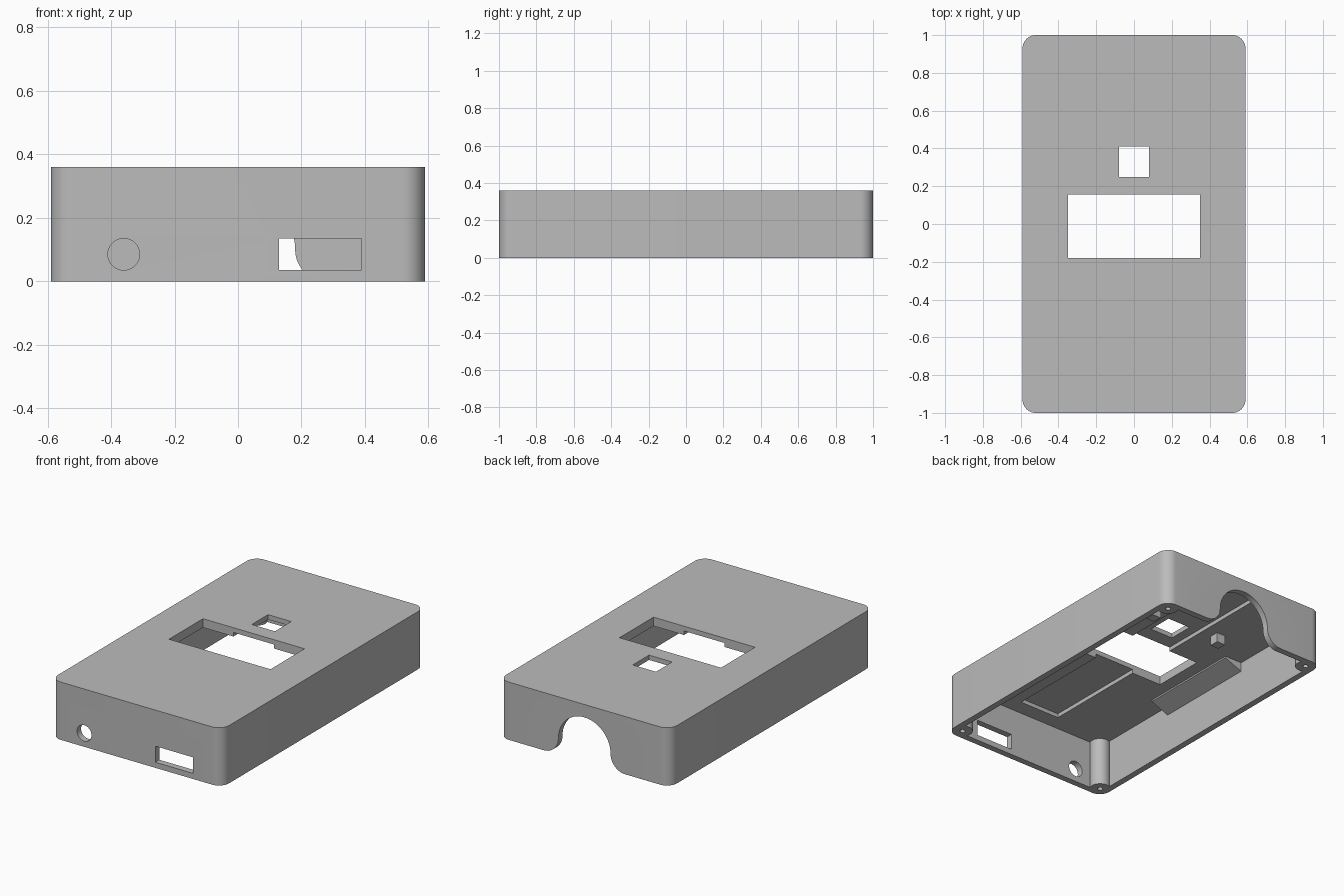
import bpy, bmesh
from math import sin, cos, pi
from mathutils import Vector

if "Cube" in bpy.data.objects:
    bpy.data.objects.remove(bpy.data.objects["Cube"], do_unlink=True)

HX, HY, H = 0.59, 1.0, 0.36
WALL, CEIL = 0.04, 0.305

grey = bpy.data.materials.new("light_grey_plastic")
grey.use_nodes = True
grey.diffuse_color = (0.5, 0.5, 0.5, 1)
grey.node_tree.nodes["Principled BSDF"].inputs["Base Color"].default_value = (0.5, 0.5, 0.5, 1)


def prism(name, pts, axis, lo, hi):
    """Extrude a 2D outline along an axis: z uses (x, y), y uses (x, z)."""
    place = {"z": lambda u, v, w: (u, v, w), "y": lambda u, v, w: (u, w, v)}[axis]
    bm = bmesh.new()
    face = bm.faces.new([bm.verts.new(place(u, v, lo)) for u, v in pts])
    top = bmesh.ops.extrude_face_region(bm, geom=[face])["geom"]
    bmesh.ops.translate(bm, vec=Vector(place(0, 0, hi - lo)),
                        verts=[g for g in top if isinstance(g, bmesh.types.BMVert)])
    bmesh.ops.recalc_face_normals(bm, faces=bm.faces)
    mesh = bpy.data.meshes.new(name)
    bm.to_mesh(mesh)
    bm.free()
    mesh.materials.append(grey)
    ob = bpy.data.objects.new(name, mesh)
    bpy.context.collection.objects.link(ob)
    return ob


def arc(cx, cy, r, a0, a1, n=10):
    steps = [a0 + (a1 - a0) * i / n for i in range(n + 1)]
    return [(cx + r * cos(a * pi / 180), cy + r * sin(a * pi / 180)) for a in steps]


def rect(x0, x1, y0, y1):
    return [(x0, y0), (x1, y0), (x1, y1), (x0, y1)]


def circle(cx, cy, r, n=32):
    return arc(cx, cy, r, 0, 360, n)[:-1]


def combine(tool, operation):
    """Join a tool shape into the case, then discard the tool."""
    mod = case.modifiers.new("cut", "BOOLEAN")
    mod.operation, mod.solver, mod.object = operation, "EXACT", tool
    bpy.context.view_layer.update()
    result = case.evaluated_get(bpy.context.evaluated_depsgraph_get())
    mesh = bpy.data.meshes.new_from_object(result)
    case.modifiers.clear()
    case.data = mesh
    bpy.data.objects.remove(tool, do_unlink=True)


# Outer case with rounded vertical corners
R = 0.07
outline = (arc(HX - R, HY - R, R, 0, 90) + arc(R - HX, HY - R, R, 90, 180)
           + arc(R - HX, R - HY, R, 180, 270) + arc(HX - R, R - HY, R, 270, 360))
case = prism("case", outline, "z", 0, H)

# Hollow inside, open underneath
ix, iy = HX - WALL, HY - WALL
combine(prism("cavity", rect(-ix, ix, -iy, iy), "z", -0.1, CEIL), "DIFFERENCE")

# Corner screw posts, sloped side ledges and ceiling stubs
for sx in (-1, 1):
    for sy in (-1, 1):
        combine(prism("post", circle(sx * 0.525, sy * 0.935, 0.06), "z", 0, CEIL + 0.02), "UNION")
        combine(prism("screw_hole", circle(sx * 0.525, sy * 0.935, 0.016, 16), "z", -0.1, 0.2),
                "DIFFERENCE")
    ledge = [(sx * 0.43, CEIL + 0.02), (sx * 0.43, CEIL - 0.01),
             (sx * (ix + 0.02), 0.24), (sx * (ix + 0.02), CEIL + 0.02)]
    combine(prism("ledge", ledge, "y", -0.35, 0.32), "UNION")
    stub = rect(sx * 0.245 - 0.03, sx * 0.245 + 0.03, 0.44, 0.5)
    combine(prism("stub", stub, "z", CEIL - 0.06, CEIL + 0.02), "UNION")

# Shallow channel along the ceiling
combine(prism("channel", rect(-0.14, 0.14, -0.86, 0.93), "z", 0.25, CEIL + 0.025), "DIFFERENCE")

# Top windows
combine(prism("display_window", rect(-0.35, 0.35, -0.18, 0.155), "z", 0.2, 0.5), "DIFFERENCE")
combine(prism("sensor_window", rect(-0.08, 0.08, 0.25, 0.41), "z", 0.2, 0.5), "DIFFERENCE")

# Front round port and slot
combine(prism("round_port", circle(-0.36, 0.085, 0.05), "y", -1.1, -0.9), "DIFFERENCE")
combine(prism("slot_port", rect(0.13, 0.39, 0.035, 0.135), "y", -1.1, -0.9), "DIFFERENCE")

# Rear arch with flared feet
arch = ([(0.28, -0.1)] + arc(0.28, 0.1, 0.1, 270, 180) + arc(0, 0.1, 0.18, 0, 180, 28)[1:-1]
        + arc(-0.28, 0.1, 0.1, 0, -90) + [(-0.28, -0.1)])
combine(prism("arch", arch, "y", 0.9, 1.1), "DIFFERENCE")

# Smooth the curves, keep the edges crisp
bpy.ops.object.select_all(action="DESELECT")
case.select_set(True)
bpy.context.view_layer.objects.active = case
bpy.ops.object.shade_smooth_by_angle(angle=pi / 6)
